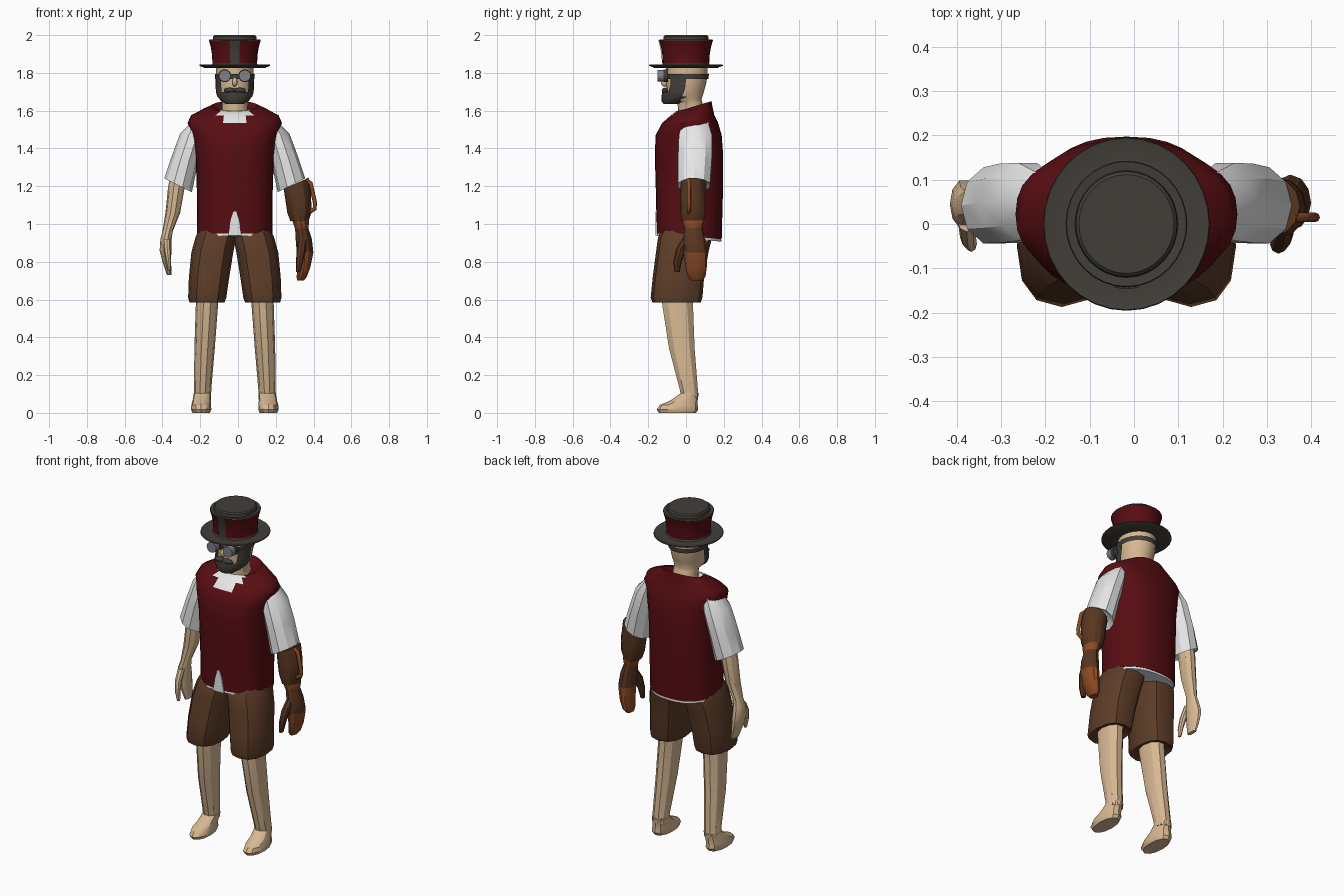
import bpy, bmesh, math
from mathutils import Vector

CX = -0.017  # the body's own centre line


def material(name, r, g, b):
    m = bpy.data.materials.new(name)
    m.diffuse_color = (r, g, b, 1)
    return m


RED = material("dark red cloth", 0.095, 0.004, 0.006)
BROWN = material("brown cloth", 0.11, 0.046, 0.021)
LEATHER = material("glove leather", 0.10, 0.037, 0.015)
TAN = material("orange leather", 0.27, 0.07, 0.018)
SKIN = material("skin", 0.68, 0.48, 0.29)
WHITE = material("white shirt", 0.80, 0.80, 0.80)
DARK = material("dark felt", 0.055, 0.049, 0.041)
LENS = material("lens grey", 0.22, 0.21, 0.25)


def finish(name, bm, mats, angle):
    bmesh.ops.recalc_face_normals(bm, faces=bm.faces)
    me = bpy.data.meshes.new(name)
    bm.to_mesh(me)
    bm.free()
    for m in mats:
        me.materials.append(m)
    if angle:
        me.shade_smooth()
        me.set_sharp_from_angle(angle=math.radians(angle))
    ob = bpy.data.objects.new(name, me)
    ob.location.x = CX
    bpy.context.collection.objects.link(ob)
    return ob


def loft(name, rings, n, mats, side=1, power=2.0, angle=30, keep=None, pick=None, caps=True):
    """Rings: (x, y, z, rx, ry[, slope_x, slope_y]) joined from first to last."""
    bm = bmesh.new()
    loops = []
    for x, y, z, rx, ry, *s in rings:
        sx, sy = (s + [0, 0])[:2]
        loop = []
        for i in range(n):
            a = 2 * math.pi * i / n
            c, d = math.cos(a), math.sin(a)
            u = math.copysign(abs(c) ** (2 / power), c) * rx
            v = math.copysign(abs(d) ** (2 / power), d) * ry
            loop.append(bm.verts.new((side * (x + u), y + v, z + sx * u + sy * v)))
        loops.append(loop)
    for a, b in zip(loops, loops[1:]):
        for i in range(n):
            j = (i + 1) % n
            bm.faces.new((a[i], a[j], b[j], b[i]))
    if caps:
        bm.faces.new(loops[0])
        bm.faces.new(loops[-1])
    if keep:
        drop = [f for f in bm.faces if not keep(f.calc_center_median())]
        bmesh.ops.delete(bm, geom=drop, context='FACES')
    if pick:
        for f in bm.faces:
            f.material_index = pick(f.calc_center_median())
    return finish(name, bm, mats, angle)


def blob(name, pos, size, mat):
    bm = bmesh.new()
    bmesh.ops.create_icosphere(bm, subdivisions=2, radius=1)
    for v in bm.verts:
        v.co = Vector(pos) + Vector([a * b for a, b in zip(v.co, size)])
    return finish(name, bm, [mat], 40)


# hat: brim, flared red crown, raised top
hat = [(1.826, .09), (1.826, .16), (1.838, .188), (1.844, .186), (1.838, .155), (1.842, .122),
       (1.85, .118), (1.90, .121), (1.94, .128), (1.972, .137), (1.978, .135), (1.976, .116),
       (1.993, .114), (2.0, .107)]
loft("top_hat", [(0, 0, z, r, r * 1.04) for z, r in hat], 32, [DARK, RED],
     pick=lambda c: 1 if 1.848 < c.z < 1.973 and c.xy.length > .1 else 0)
loft("hat_stripe", [(0, 0, z, r + .004, (r + .004) * 1.04) for z, r in hat[6:10]], 32, [DARK],
     keep=lambda c: c.y < 0 and abs(c.x) < .03, caps=False)

# head and neck
loft("head", [(0, .035, 1.54, .08, .08), (0, .03, 1.60, .07, .072), (0, .02, 1.645, .07, .065),
              (0, -.01, 1.66, .08, .092), (0, -.005, 1.70, .09, .10), (0, .002, 1.75, .096, .106),
              (0, .005, 1.80, .099, .11), (0, .005, 1.83, .099, .11)], 20, [SKIN], angle=50)
blob("nose", (0, -.112, 1.752), (.014, .022, .026), SKIN)

# beard and moustache
loft("beard", [(0, -.08, 1.634, .045, .038), (0, -.055, 1.65, .07, .074), (0, -.022, 1.675, .093, .107),
               (0, -.01, 1.70, .10, .117), (0, -.002, 1.735, .102, .114), (0, 0, 1.78, .103, .114)],
     24, [DARK], angle=40, keep=lambda c: c.y < -.015 and c.z < 1.77 and (c.z < 1.69 or abs(c.x) > .065))
for s in (-1, 1):
    blob("moustache", (s * .026, -.112, 1.708), (.034, .017, .014), DARK)

# goggles
loft("goggle_strap", [(0, .002, 1.768, .104, .117), (0, .002, 1.795, .106, .119)], 24, [DARK], caps=False)
for s in (-1, 1):
    for part, mat, r, y0, y1 in (("goggle_rim", DARK, .034, -.095, -.118), ("goggle_lens", LENS, .031, -.10, -.152)):
        bm = bmesh.new()
        bmesh.ops.create_cone(bm, cap_ends=True, segments=16, radius1=r, radius2=r, depth=y0 - y1)
        for v in bm.verts:
            x, y, z = v.co
            v.co = (s * .053 + x, (y0 + y1) / 2 + z, 1.785 + y)
        finish(part, bm, [mat], 40)

# vest, with the shirt front showing at the neckline
loft("vest", [(0, .017, .935, .199, .172, 0, -.09), (0, .018, 1.15, .2, .177), (0, .016, 1.36, .207, .181),
              (0, .014, 1.47, .225, .175), (0, .022, 1.535, .25, .148), (0, .035, 1.575, .232, .115),
              (0, .045, 1.61, .165, .095, 0, .12), (0, .05, 1.625, .12, .085, 0, .3),
              (0, .045, 1.60, .085, .072, 0, .3)], 32, [RED, WHITE], power=2.35, angle=45,
     pick=lambda c: 1 if c.y < 0 and abs(c.x) < .075 and c.z > 1.535 else 0)
loft("shirt_hem", [(0, .017, .922, .195, .170, 0, -.09), (0, .017, .95, .195, .169, 0, -.09)],
     32, [WHITE], power=2.35)

# shirt showing in the notch at the bottom of the vest
bm = bmesh.new()
pts = [(-.036, .938), (.036, .938), (.022, 1.02), (.008, 1.065), (-.008, 1.065), (-.022, 1.02)]
face = bm.faces.new([bm.verts.new((x, -.152, z)) for x, z in pts])
ext = bmesh.ops.extrude_face_region(bm, geom=[face])
for v in ext["geom"]:
    if isinstance(v, bmesh.types.BMVert):
        v.co.y = -.162
finish("shirt_notch", bm, [WHITE], 0)

for s in (-1, 1):
    # sleeves
    loft("sleeve", [(.19, .05, 1.545, .045, .07, -.3), (.222, .05, 1.47, .068, .092, .1),
                    (.264, .047, 1.34, .068, .094, .35), (.30, .042, 1.205, .073, .09, .5),
                    (.298, .042, 1.225, .05, .06, .5)], 10, [WHITE], side=s)
    # shorts
    loft("shorts_leg", [(.147, -.05, .60, .07, .10), (.147, -.05, .585, .093, .128),
                        (.146, -.05, .61, .101, .137), (.136, -.04, .72, .107, .136),
                        (.119, -.02, .85, .111, .139), (.10, -.005, .93, .108, .143),
                        (.09, .01, .98, .095, .13)], 12, [BROWN], side=s, power=2.4)
    # bare legs and feet
    loft("leg", [(.14, -.045, .68, .062, .088), (.147, -.045, .58, .059, .086),
                 (.16, -.022, .34, .054, .071), (.170, .014, .13, .046, .051),
                 (.172, .02, .08, .046, .046)], 10, [SKIN], side=s)
    loft("foot", [(.178, -.045, .0, .046, .098), (.178, -.045, .018, .054, .11),
                  (.178, -.038, .042, .052, .10), (.175, -.008, .068, .048, .07),
                  (.171, .02, .105, .046, .048)], 12, [SKIN], side=s, power=2.2)

# bare arm with hand and thumb
loft("bare_arm", [(.295, .055, 1.27, .045, .05), (.310, .055, 1.19, .044, .052), (.328, .05, 1.06, .039, .046),
                  (.356, .042, .96, .027, .034), (.364, .04, .92, .030, .045), (.367, .045, .86, .031, .056),
                  (.360, .05, .80, .023, .05), (.347, .055, .73, .012, .035)], 10, [SKIN], side=-1)
loft("bare_thumb", [(.36, .005, .92, .02, .022), (.357, -.03, .86, .018, .022),
                    (.35, -.045, .80, .013, .018), (.345, -.045, .75, .008, .010)], 8, [SKIN], side=-1)

# gauntlet, cuff, glove and thumb
loft("gauntlet", [(.325, .04, 1.215, .066, .068, .45), (.336, .037, 1.14, .068, .069, .2),
                  (.342, .037, 1.06, .064, .068), (.342, .037, 1.015, .048, .058)], 12, [LEATHER])
loft("gauntlet_cuff", [(.345, .038, 1.03, .042, .055), (.350, .038, 1.012, .044, .057),
                       (.353, .038, .985, .037, .05), (.354, .038, .97, .034, .045)], 12, [TAN])
loft("glove_hand", [(.353, .038, .985, .034, .046), (.365, .042, .92, .043, .057), (.372, .048, .85, .044, .062),
                    (.370, .05, .835, .043, .061), (.366, .053, .77, .034, .057), (.354, .056, .72, .027, .047),
                    (.348, .056, .70, .018, .03)], 12, [LEATHER, TAN],
     pick=lambda c: 1 if c.z < .845 else 0)
loft("glove_thumb", [(.36, .01, .93, .022, .025), (.352, -.025, .87, .024, .028),
                     (.343, -.045, .80, .019, .022), (.336, -.047, .745, .012, .014)], 8, [LEATHER])

# raised leather buckle strap on the outside of the gauntlet
cu = bpy.data.curves.new("strap_path", 'CURVE')
cu.dimensions = '3D'
cu.bevel_depth = .011
cu.bevel_resolution = 2
cu.use_fill_caps = True
sp = cu.splines.new('POLY')
path = [(.375, 1.235), (.402, 1.215), (.414, 1.16), (.425, 1.11), (.422, 1.08), (.39, 1.06)]
sp.points.add(len(path) - 1)
for p, (x, z) in zip(sp.points, path):
    p.co = (x, .015, z, 1)
cu.materials.append(TAN)
strap = bpy.data.objects.new("gauntlet_strap", cu)
strap.location.x = CX
bpy.context.collection.objects.link(strap)
